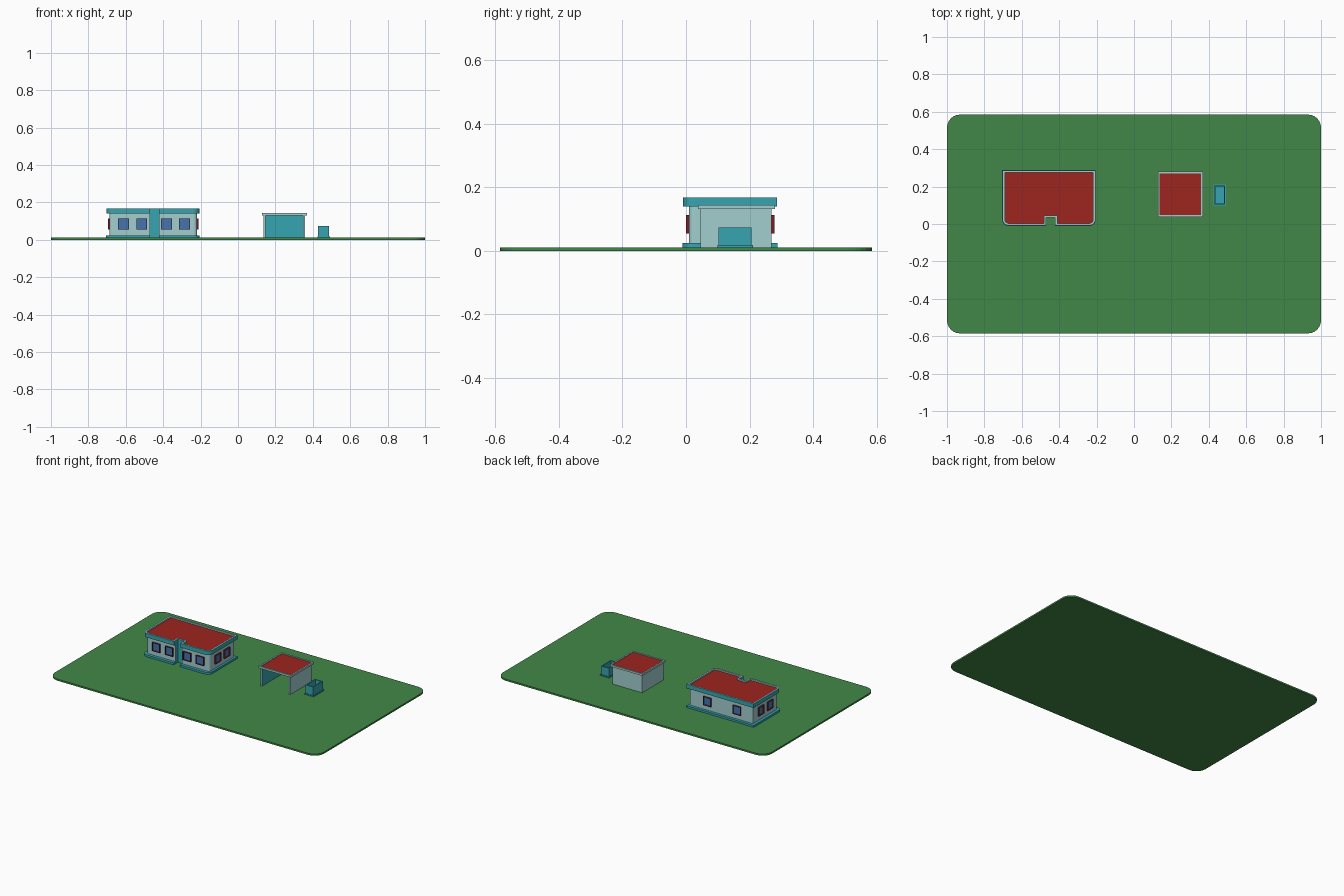
import bpy, bmesh
from math import cos, sin, pi
from mathutils import Matrix, Vector

if "Cube" in bpy.data.objects:
    bpy.data.objects.remove(bpy.data.objects["Cube"])


def material(name, rgb):
    m = bpy.data.materials.new(name)
    m.diffuse_color = (*rgb, 1)
    m.use_nodes = True
    m.node_tree.nodes["Principled BSDF"].inputs["Base Color"].default_value = m.diffuse_color
    return m


GREEN = material("grass", (0.055, 0.242, 0.065))
TEAL = material("teal", (0.037, 0.376, 0.434))
PALE = material("pale_wall", (0.36, 0.62, 0.62))
RED = material("red_roof", (0.34, 0.018, 0.013))
FRAME = material("dark_red", (0.2, 0.012, 0.02))
BLUE = material("glass", (0.058, 0.174, 0.434))

NOTCH = (-0.47, -0.422, 0.034)  # entrance recess: x0, x1, back y


def outline(x0, x1, y0, y1, rf=0, rb=0, notch=None, inset=0):
    """Counter-clockwise rectangle, rounded front/back corners, optional recess."""
    t = inset
    x0, x1, y0, y1 = x0 + t, x1 - t, y0 + t, y1 - t
    pts = []

    def corner(x, y, sx, sy, r, start):
        if r == 0:
            pts.append((x, y))
            return
        r -= t
        for i in range(7):
            a = start + i * pi / 12
            pts.append((x - sx * r + r * cos(a), y - sy * r + r * sin(a)))

    corner(x0, y0, -1, -1, rf, pi)
    if notch:
        a, b, d = notch[0] - t, notch[1] + t, notch[2] + t
        pts.extend([(a, y0), (a, d), (b, d), (b, y0)])
    corner(x1, y0, 1, -1, rf, 1.5 * pi)
    corner(x1, y1, 1, 1, rb, 0)
    corner(x0, y1, -1, 1, rb, pi / 2)
    return pts


def finish(bm, name, mats, matrix):
    bmesh.ops.triangulate(bm, faces=[f for f in bm.faces if len(f.verts) > 4])
    me = bpy.data.meshes.new(name)
    bm.to_mesh(me)
    bm.free()
    for m in mats:
        me.materials.append(m)
    ob = bpy.data.objects.new(name, me)
    ob.matrix_world = matrix
    bpy.context.collection.objects.link(ob)
    return ob


def solid(name, loops, mats, matrix=Matrix()):
    """Skin a stack of (outline, z) loops; one material per band, last for the cap."""
    bm = bmesh.new()
    rings = [[bm.verts.new((x, y, z)) for x, y in pts] for pts, z in loops]
    bm.faces.new(rings[0][::-1])
    n = len(rings[0])
    for k in range(len(rings) - 1):
        a, b = rings[k], rings[k + 1]
        for i in range(n):
            j = (i + 1) % n
            bm.faces.new((a[i], a[j], b[j], b[i])).material_index = k
    bm.faces.new(rings[-1]).material_index = len(rings) - 1
    return finish(bm, name, mats, matrix)


def tray(name, rect, z0, z1, floor, inset, mats, matrix=Matrix(), **kw):
    """Solid with a raised rim around a sunken top."""
    outer = outline(*rect, **kw)
    inner = outline(*rect, inset=inset, **kw)
    return solid(name, [(outer, z0), (outer, z1), (inner, z1), (inner, floor)],
                 mats, matrix)


def paint(ob, mat, test):
    """Recolour the upright faces whose centre passes the test."""
    ob.data.materials.append(mat)
    for f in ob.data.polygons:
        if abs(f.normal.z) < 0.5 and test(f.center):
            f.material_index = len(ob.data.materials) - 1


# lawn
lawn = outline(-1, 1, -0.585, 0.585, 0.07, 0.07)
solid("lawn", [(lawn, 0), (lawn, 0.011)], [GREEN, GREEN])

# house: plinth, walls, parapet with sunken roof
plinth = outline(-0.705, -0.205, -0.011, 0.288, 0.035, notch=NOTCH)
solid("house_plinth", [(plinth, 0.01), (plinth, 0.024)], [TEAL, TEAL])
wall = outline(-0.687, -0.219, 0.009, 0.270, 0.018, notch=NOTCH)
walls = solid("house_walls", [(wall, 0.012), (wall, 0.145)], [PALE, PALE])
paint(walls, TEAL, lambda c: NOTCH[0] - 0.001 < c.x < NOTCH[1] + 0.001
      and c.y < NOTCH[2] + 0.001)
tray("house_roof", (-0.703, -0.206, -0.009, 0.287), 0.14, 0.168, 0.159, 0.012,
     [TEAL, PALE, PALE, RED], rf=0.035, notch=NOTCH)


# windows: thin projecting frames around glass
def window(name, pos, normal):
    n = Vector(normal)
    up = Vector((0, 0, 1))
    m = Matrix((up.cross(n), up, n)).transposed().to_4x4()
    m.translation = pos
    tray(name, (-0.029, 0.029, -0.029, 0.029), -0.001, 0.009, 0.002, 0.003,
         [FRAME, FRAME, FRAME, BLUE], m)


for x in (-0.612, -0.515, -0.382, -0.286):
    window("front_window", (x, 0.009, 0.084), (0, -1, 0))
for x in (-0.57, -0.35):
    window("back_window", (x, 0.270, 0.084), (0, 1, 0))
for y in (0.094, 0.19):
    window("right_window", (-0.219, y, 0.084), (1, 0, 0))
    window("left_window", (-0.687, y, 0.084), (-1, 0, 0))

# garage: U-shaped walls open to the front, slab roof
gx0, gx1, gy0, gy1, t = 0.137, 0.357, 0.045, 0.269, 0.009
u = [(gx0, gy0), (gx0 + t, gy0), (gx0 + t, gy1 - t), (gx1 - t, gy1 - t),
     (gx1 - t, gy0), (gx1, gy0), (gx1, gy1), (gx0, gy1)]
garage = solid("garage_walls", [(u, 0.01), (u, 0.132)], [PALE, PALE])
paint(garage, TEAL, lambda c: gx0 + t / 1.5 < c.x < gx1 - t / 1.5
      and gy0 + 0.01 < c.y < gy1 - t / 2)
tray("garage_roof", (0.127, 0.369, 0.038, 0.281), 0.131, 0.144, 0.140, 0.010,
     [PALE, PALE, PALE, RED])

# open bin beside the garage
foot = outline(0.424, 0.492, 0.099, 0.211)
solid("bin_base", [(foot, 0.01), (foot, 0.018)], [TEAL, TEAL])
tray("bin", (0.429, 0.487, 0.103, 0.207), 0.012, 0.074, 0.03, 0.007, [TEAL] * 4)
